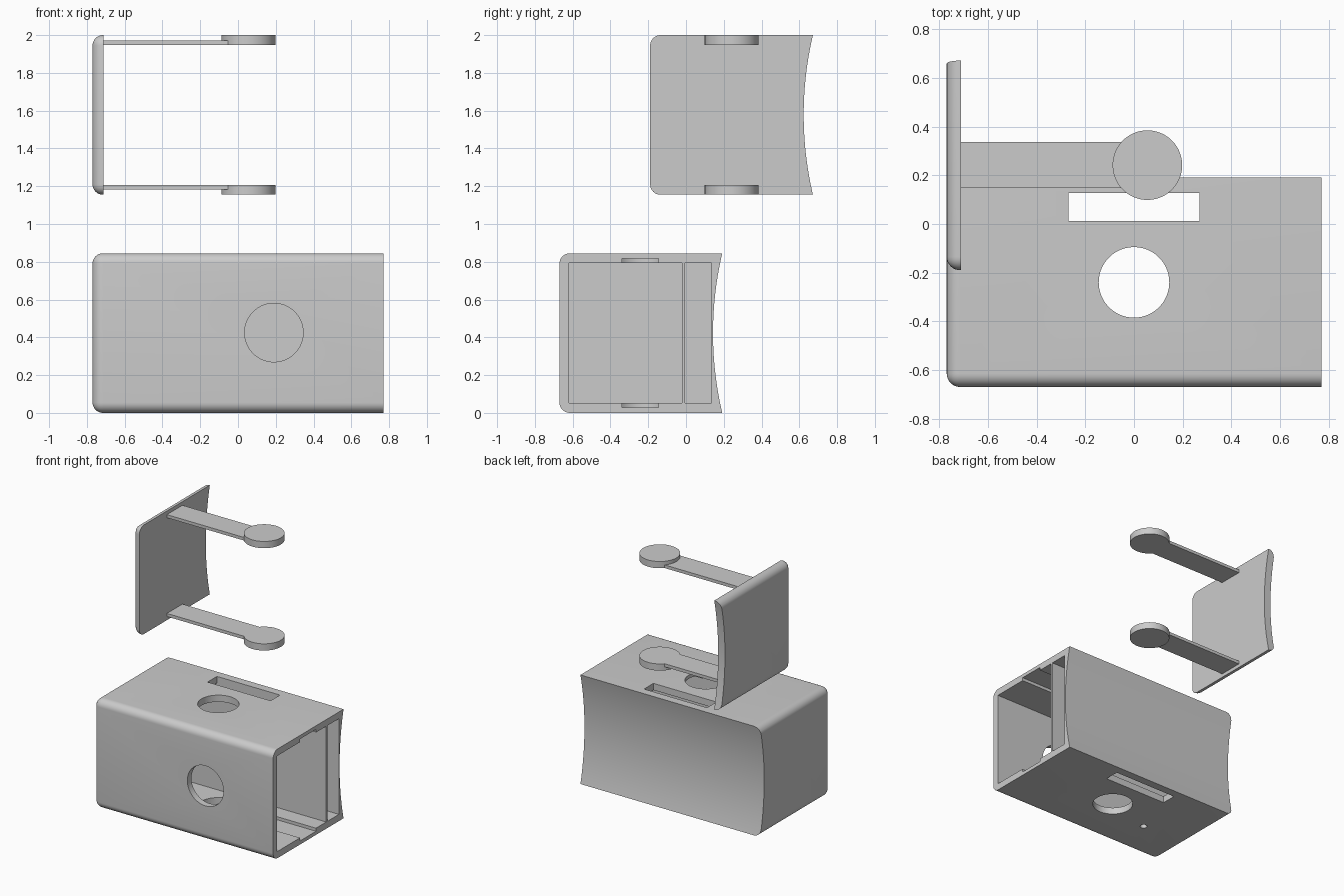
import bpy, bmesh
from math import radians
from mathutils import Matrix

if "Cube" in bpy.data.objects:
    bpy.data.objects.remove(bpy.data.objects["Cube"])

R_EDGE = 0.055     # outer rounding
R_BACK = 1.85      # radius of the hollow back
H = 0.845          # height of case and lid


def make(name, bm):
    bmesh.ops.recalc_face_normals(bm, faces=bm.faces)
    me = bpy.data.meshes.new(name)
    bm.to_mesh(me)
    bm.free()
    ob = bpy.data.objects.new(name, me)
    bpy.context.collection.objects.link(ob)
    return ob


def box_bm(x, y, z):
    bm = bmesh.new()
    bmesh.ops.create_cube(bm, size=1)
    for v in bm.verts:
        v.co = [(a[0] + a[1]) / 2 + c * (a[1] - a[0]) for a, c in zip((x, y, z), v.co)]
    return bm


def box(name, x, y, z):
    return make(name, box_bm(x, y, z))


def cyl(name, r, depth, loc, axis='Z', seg=96):
    bm = bmesh.new()
    rot = {'Z': Matrix(), 'X': Matrix.Rotation(radians(90), 4, 'Y'),
           'Y': Matrix.Rotation(radians(90), 4, 'X')}[axis]
    bmesh.ops.create_cone(bm, cap_ends=True, segments=seg, radius1=r, radius2=r,
                          depth=depth, matrix=Matrix.Translation(loc) @ rot)
    return make(name, bm)


def combine(ob, others, op='DIFFERENCE'):
    bpy.context.view_layer.objects.active = ob
    for o in others:
        o.hide_render = True
        m = ob.modifiers.new("cut", 'BOOLEAN')
        m.operation, m.solver, m.object = op, 'EXACT', o
        bpy.ops.object.modifier_apply(modifier=m.name)
        bpy.data.objects.remove(o)


def rounded_block(name, x, y0, y_mid, z0):
    """Block rounded at the left and front, with a hollow back."""
    bm = box_bm(x, (y0, y_mid + 0.3), (z0, z0 + H))
    left = lambda v: abs(v.co.x - x[0]) < 1e-5
    front = lambda v: abs(v.co.y - y0) < 1e-5
    right = lambda v: abs(v.co.x - x[1]) < 1e-5
    back = lambda v: not front(v)
    edges = [e for e in bm.edges
             if not all(map(right, e.verts)) and not all(map(back, e.verts))
             or all(map(left, e.verts)) and not all(map(back, e.verts))]
    # long edges at the back stay sharp
    bmesh.ops.bevel(bm, geom=edges, offset=R_EDGE, offset_type='OFFSET',
                    segments=8, profile=0.5, affect='EDGES')
    ob = make(name, bm)
    combine(ob, [cyl("back_cutter", R_BACK, 4, (0, y_mid + R_BACK, z0 + H / 2), 'X', 384)])
    return ob


def smooth(ob):
    bpy.ops.object.select_all(action='DESELECT')
    ob.select_set(True)
    bpy.context.view_layer.objects.active = ob
    bpy.ops.object.shade_smooth_by_angle(angle=radians(30))


# Case: main cavity, narrow rear cavity, arm grooves, slot and holes
case = rounded_block("case", (-0.77, 0.77), -0.67, 0.143, 0)
combine(case, [
    box("cavity", (-0.71, 0.9), (-0.62, -0.02), (0.052, 0.793)),
    box("rear_cavity", (-0.71, 0.9), (-0.005, 0.135), (0.052, 0.793)),
    box("grooves", (0, 0.9), (-0.34, -0.145), (0.028, 0.817)),
    box("slot", (-0.27, 0.27), (0.013, 0.128), (-0.1, 1)),
    cyl("latch_hole", 0.145, 2, (0, -0.24, 0.4)),
    cyl("front_hole", 0.155, 0.2, (0.19, -0.69, 0.425), 'Y'),
    cyl("pin_hole", 0.025, 0.1, (-0.38, -0.345, 0.02), seg=48),
])
smooth(case)

# Lid: end plate
Z0 = 2 - H
plate = rounded_block("lid_plate", (-0.77, -0.712), -0.19, 0.623, Z0)
smooth(plate)

# Lid: two arms with round latches
for name, disc, arm in (("lower_arm", (Z0, Z0 + 0.052), (Z0 + 0.028, Z0 + 0.052)),
                        ("upper_arm", (1.948, 2.0), (1.948, 1.972))):
    ob = cyl(name, 0.143, disc[1] - disc[0], (0.055, 0.242, sum(disc) / 2))
    combine(ob, [box("bar", (-0.714, 0.055), (0.147, 0.337), arm)], 'UNION')
    smooth(ob)
